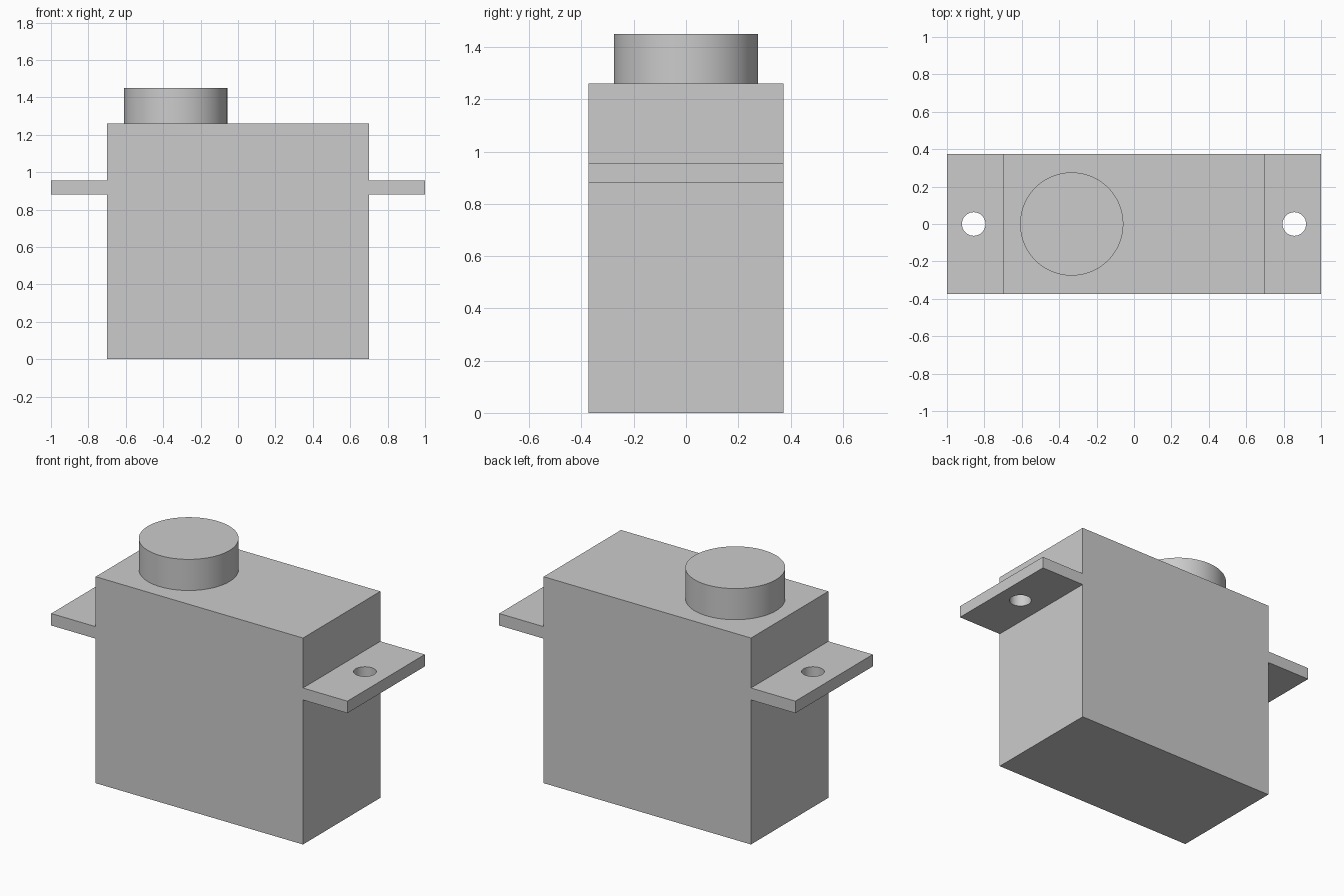
import bpy
import bmesh
import math

cube = bpy.data.objects.get("Cube")
if cube:
    bpy.data.objects.remove(cube, do_unlink=True)

BODY_X, DEPTH, BODY_TOP = 0.70, 0.373, 1.26
TAB_X, TAB_LOW, TAB_HIGH = 1.0, 0.882, 0.955
HOLE_X, HOLE_R = 0.857, 0.063

# Single plain grey plastic
grey = bpy.data.materials.new("grey plastic")
grey.use_nodes = True
colour = (0.6, 0.6, 0.6, 1)
grey.diffuse_color = colour
grey.node_tree.nodes["Principled BSDF"].inputs["Base Color"].default_value = colour


def select_only(obj):
    bpy.ops.object.select_all(action='DESELECT')
    obj.select_set(True)
    bpy.context.view_layer.objects.active = obj


def cylinder(name, x, radius, low, high):
    bpy.ops.mesh.primitive_cylinder_add(
        vertices=96, radius=radius, depth=high - low,
        location=(x, 0, (low + high) / 2))
    obj = bpy.context.object
    obj.name = name
    obj.data.materials.append(grey)
    return obj


def smooth(obj):
    select_only(obj)
    bpy.ops.object.shade_smooth_by_angle(angle=math.radians(30))


# Case and mounting tabs: one mirrored outline extruded front to back
half = [(BODY_X, 0), (BODY_X, TAB_LOW), (TAB_X, TAB_LOW),
        (TAB_X, TAB_HIGH), (BODY_X, TAB_HIGH), (BODY_X, BODY_TOP)]
outline = half + [(-x, z) for x, z in reversed(half)]
bm = bmesh.new()
face = bm.faces.new([bm.verts.new((x, -DEPTH, z)) for x, z in outline])
extruded = bmesh.ops.extrude_face_region(bm, geom=[face])
moved = [v for v in extruded["geom"] if isinstance(v, bmesh.types.BMVert)]
bmesh.ops.translate(bm, verts=moved, vec=(0, 2 * DEPTH, 0))
bmesh.ops.recalc_face_normals(bm, faces=bm.faces)
mesh = bpy.data.meshes.new("case_with_tabs")
bm.to_mesh(mesh)
bm.free()
case = bpy.data.objects.new("case_with_tabs", mesh)
bpy.context.collection.objects.link(case)
mesh.materials.append(grey)

# Screw holes through both tabs
for side in (-1, 1):
    cutter = cylinder("hole_cutter", side * HOLE_X, HOLE_R,
                      TAB_LOW - 0.1, TAB_HIGH + 0.1)
    cutter.hide_render = True
    cut = case.modifiers.new("screw_hole", 'BOOLEAN')
    cut.operation = 'DIFFERENCE'
    cut.solver = 'EXACT'
    cut.object = cutter
    select_only(case)
    bpy.ops.object.modifier_apply(modifier=cut.name)
    bpy.data.objects.remove(cutter, do_unlink=True)
smooth(case)

# Round output boss on top
smooth(cylinder("output_boss", -0.333, 0.276, BODY_TOP, 1.45))
